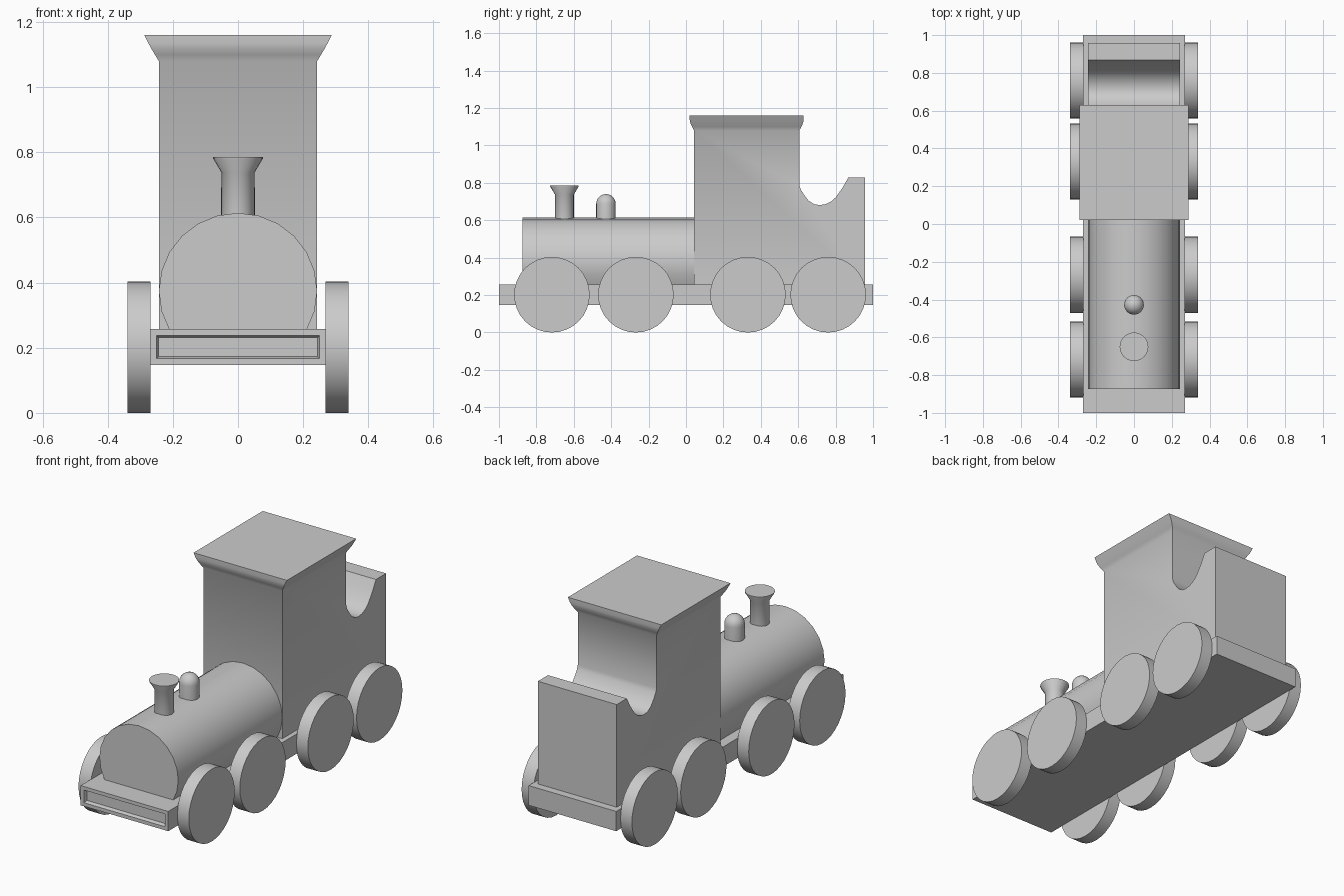
import bpy, bmesh
from math import sin, cos, pi, radians

if "Cube" in bpy.data.objects:
    bpy.data.objects.remove(bpy.data.objects["Cube"])


def finish(bm, name, smooth=True):
    bmesh.ops.recalc_face_normals(bm, faces=bm.faces[:])
    mesh = bpy.data.meshes.new(name)
    bm.to_mesh(mesh)
    bm.free()
    obj = bpy.data.objects.new(name, mesh)
    bpy.context.collection.objects.link(obj)
    if smooth:
        bpy.ops.object.select_all(action='DESELECT')
        obj.select_set(True)
        bpy.context.view_layer.objects.active = obj
        bpy.ops.object.shade_smooth_by_angle(angle=radians(35))
    return obj


def prism(points, offset):
    """Extrude a closed 3D outline by an offset vector."""
    bm = bmesh.new()
    face = bm.faces.new([bm.verts.new(p) for p in points])
    ext = bmesh.ops.extrude_face_region(bm, geom=[face], use_keep_orig=True)
    verts = [v for v in ext['geom'] if isinstance(v, bmesh.types.BMVert)]
    bmesh.ops.translate(bm, verts=verts, vec=offset)
    bmesh.ops.recalc_face_normals(bm, faces=bm.faces[:])
    return bm


def lathe(name, profile, y, sides=24):
    """Turn a (radius, z) profile about a vertical axis on the centre line."""
    bm = bmesh.new()
    rings = [[bm.verts.new((r * cos(2 * pi * i / sides), y + r * sin(2 * pi * i / sides), z))
              for i in range(sides)] for r, z in profile]
    for a, b in zip(rings, rings[1:]):
        for i in range(sides):
            j = (i + 1) % sides
            bm.faces.new((a[i], a[j], b[j], b[i]))
    bm.faces.new(rings[0])
    bm.faces.new(rings[-1])
    return finish(bm, name)


# Chassis with a sloped recess in the front end
outline = [(-.27, -1, .147), (.27, -1, .147), (.27, -1, .257), (-.27, -1, .257)]
bm = prism(outline, (0, 2, 0))
front = min(bm.faces, key=lambda f: f.calc_center_median().y)
bmesh.ops.inset_region(bm, faces=[front], thickness=.028)
bmesh.ops.inset_region(bm, faces=[front], thickness=.009)
for v in front.verts:
    v.co.y = -.98
finish(bm, "chassis", smooth=False)

# Boiler: round barrel cut off where it rests on the chassis
arc = [radians(-30 + 15 * i) for i in range(17)]
bm = prism([(.243 * cos(a), -.873, .374 + .24 * sin(a)) for a in arc], (0, .93, 0))
finish(bm, "boiler")

# Cab and tender: one side profile with a scooped opening
CAB_X = .243
side = [(.043, .255), (.957, .255), (.957, .829), (.868, .829), (.838, .775),
        (.80, .722), (.775, .70), (.743, .685), (.713, .681), (.685, .686),
        (.655, .705), (.632, .735), (.613, .765), (.606, .786), (.606, 1.08), (.043, 1.08)]
bm = prism([(-CAB_X, y, z) for y, z in side], (2 * CAB_X, 0, 0))

# Flared roof grown from the top of the cab
top = max(bm.faces, key=lambda f: f.calc_center_median().z
          if abs(f.normal.z) > .9 else -1)
for z, dx, dy in ((1.10, .012, .011), (1.12, .024, .02), (1.135, .032, .023), (1.16, .045, .023)):
    ext = bmesh.ops.extrude_face_region(bm, geom=[top])
    if top.is_valid:
        bm.faces.remove(top)
    top = next(f for f in ext['geom'] if isinstance(f, bmesh.types.BMFace))
    mid = top.calc_center_median().y
    for v in top.verts:
        v.co.x = (CAB_X + dx) * (1 if v.co.x > 0 else -1)
        v.co.y = .606 + dy if v.co.y > mid else .043 - dy
        v.co.z = z
finish(bm, "cab_and_tender")

# Chimney with flared rim, and round-topped steam dome
lathe("chimney", [(.05, .58), (.05, .737), (.076, .78), (.076, .785)], -.65)
cap = [(.052 * cos(radians(a)), .688 + .052 * sin(radians(a))) for a in (0, 15, 30, 45, 60, 75, 87)]
lathe("steam_dome", [(.052, .58)] + cap, -.428)

# Wheels: four on each side
R = .202
for s, label in ((-1, "left"), (1, "right")):
    for n, y in enumerate((-.717, -.268, .331, .76)):
        rim = [(s * .268, y + R * cos(2 * pi * i / 32), R + R * sin(2 * pi * i / 32))
               for i in range(32)]
        finish(prism(rim, (s * .072, 0, 0)), f"wheel_{label}_{n + 1}")
